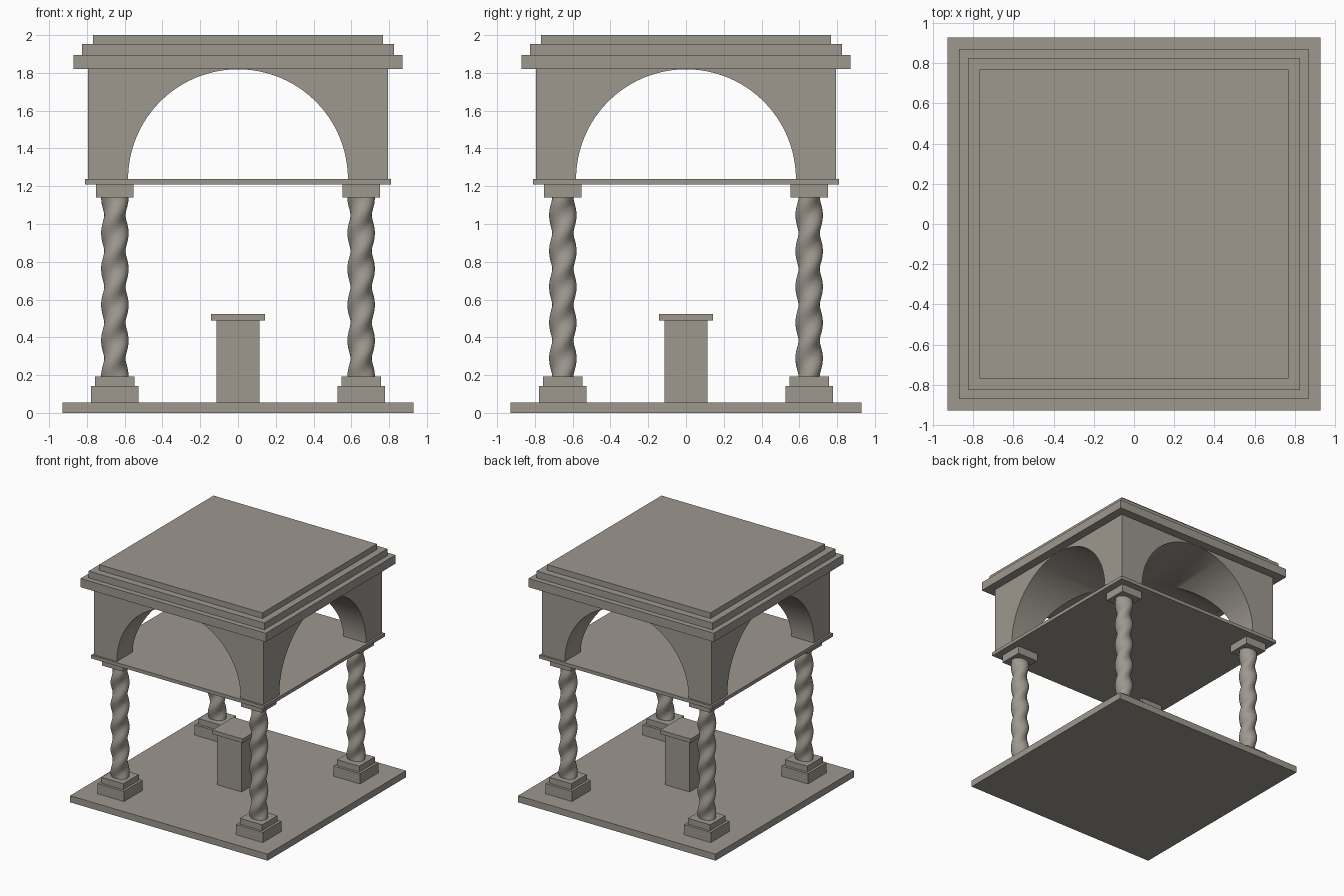
import bpy, bmesh, math
from mathutils import Matrix

cube = bpy.data.objects.get("Cube")
if cube:
    bpy.data.objects.remove(cube, do_unlink=True)

stone = bpy.data.materials.new("warm_grey_stone")
stone.use_nodes = True
colour = (0.34, 0.315, 0.275, 1)
stone.diffuse_color = colour
stone.node_tree.nodes["Principled BSDF"].inputs["Base Color"].default_value = colour


def add_object(name, bm):
    mesh = bpy.data.meshes.new(name)
    bmesh.ops.recalc_face_normals(bm, faces=bm.faces)
    bm.to_mesh(mesh)
    bm.free()
    mesh.materials.append(stone)
    obj = bpy.data.objects.new(name, mesh)
    bpy.context.collection.objects.link(obj)
    return obj


def slab(name, half, z0, z1, x=0, y=0):
    """Square block of given half width between two heights."""
    bm = bmesh.new()
    bmesh.ops.create_cube(bm, size=1, matrix=Matrix.Translation((x, y, (z0 + z1) / 2))
                          @ Matrix.Diagonal((2 * half, 2 * half, z1 - z0, 1)))
    return add_object(name, bm)


def smooth(obj, degrees=35):
    bpy.ops.object.select_all(action="DESELECT")
    obj.select_set(True)
    bpy.context.view_layer.objects.active = obj
    bpy.ops.object.shade_smooth_by_angle(angle=math.radians(degrees))


def twisted_shaft(name, x, y, z0, z1, sides=32, rings=64, turns=2.5):
    """Two-lobed section swept upward with a steady twist."""
    bm = bmesh.new()
    previous = None
    for i in range(rings + 1):
        t = i / rings
        phase = t * turns * math.tau
        ring = []
        for k in range(sides):
            a = math.tau * k / sides
            r = 0.0645 + 0.0085 * math.cos(2 * (a - phase))
            ring.append(bm.verts.new((x + r * math.cos(a), y + r * math.sin(a),
                                      z0 + t * (z1 - z0))))
        if previous:
            for k in range(sides):
                n = (k + 1) % sides
                bm.faces.new((previous[k], previous[n], ring[n], ring[k]))
        else:
            bm.faces.new(ring)
        previous = ring
    bm.faces.new(previous)
    smooth(add_object(name, bm), 50)


# Floor and central pedestal
slab("floor_platform", 0.928, 0, 0.056)
slab("pedestal_shaft", 0.115, 0.056, 0.49)
slab("pedestal_cap", 0.143, 0.49, 0.524)

# Four columns with stepped bases and capitals
for sx, side in ((-1, "right"), (1, "left")):
    for sy, end in ((-1, "front"), (1, "back")):
        x, y = 0.652 * sx, 0.652 * sy
        tag = f"{end}_{side}"
        slab(f"lower_base_{tag}", 0.125, 0.056, 0.143, x, y)
        slab(f"upper_base_{tag}", 0.104, 0.143, 0.193, x, y)
        twisted_shaft(f"column_{tag}", x, y, 0.193, 1.141)
        slab(f"capital_{tag}", 0.099, 1.141, 1.208, x, y)

# Ceiling slab and arched storey hollowed by two crossing barrels
slab("ceiling_slab", 0.811, 1.208, 1.237)
arcade = slab("arcade", 0.795, 1.23, 1.83)
for axis in "XY":
    bm = bmesh.new()
    turn = Matrix.Rotation(math.pi / 2, 4, "Y" if axis == "X" else "X")
    bmesh.ops.create_cone(bm, cap_ends=True, segments=96, radius1=0.582, radius2=0.582,
                          depth=2, matrix=Matrix.Translation((0, 0, 1.237)) @ turn)
    cutter = add_object("arch_cutter", bm)
    cutter.hide_render = True
    bpy.context.view_layer.objects.active = arcade
    cut = arcade.modifiers.new("arch", "BOOLEAN")
    cut.operation = "DIFFERENCE"
    cut.solver = "EXACT"
    cut.object = cutter
    bpy.ops.object.modifier_apply(modifier=cut.name)
    bpy.data.objects.remove(cutter, do_unlink=True)
smooth(arcade, 30)

# Stepped cornice and roof
slab("lower_cornice", 0.87, 1.82, 1.894)
slab("upper_cornice", 0.825, 1.894, 1.952)
slab("roof_slab", 0.767, 1.952, 2.0)
